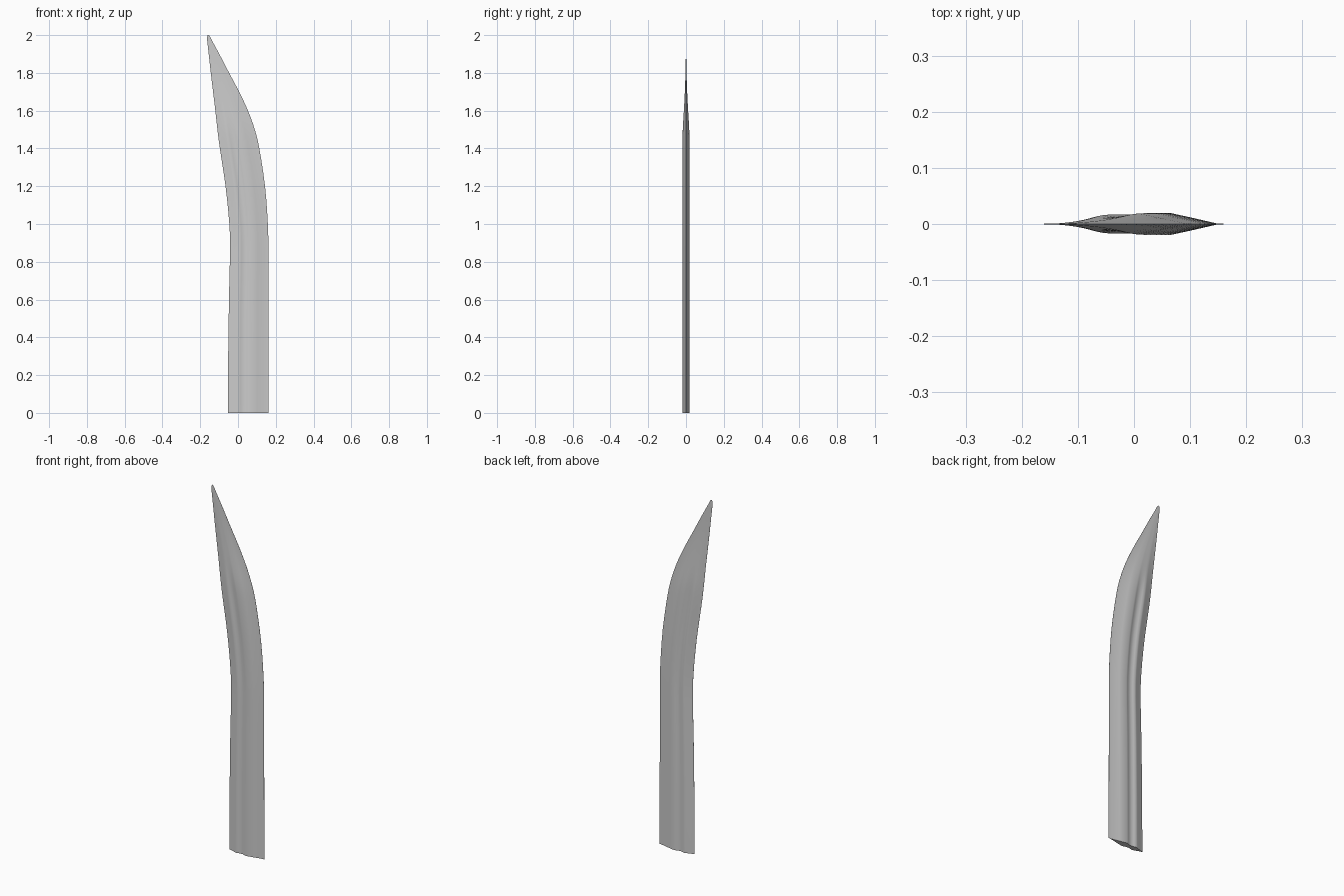
import bpy, bmesh

# Outline stations: z, spine-side x, edge-side x, thickness factor, groove depth factor
rows = [
    (0.00, -0.053, 0.162, 1.00, 1.0), (0.30, -0.052, 0.162, 1.00, 1.0),
    (0.60, -0.048, 0.161, 1.00, 1.0), (0.85, -0.042, 0.161, 1.00, 1.0),
    (1.00, -0.046, 0.158, 1.00, 1.0), (1.20, -0.066, 0.143, 1.00, 1.0),
    (1.40, -0.096, 0.113, 0.98, 0.9), (1.50, -0.109, 0.089, 0.88, 0.6),
    (1.60, -0.120, 0.053, 0.58, 0.1), (1.70, -0.132, 0.006, 0.32, 0.0),
    (1.80, -0.144, -0.047, 0.14, 0.0), (1.90, -0.155, -0.099, 0.05, 0.0),
    (1.97, -0.163, -0.137, 0.03, 0.0), (1.99, -0.164, -0.147, 0.03, 0.0),
    (2.00, -0.160, -0.154, 0.02, 0.0)]
# Half section: position across the width, half thickness, groove depth
section = [(0.0, 0.0003, 0), (0.10, 0.006, 0), (0.20, 0.0145, 0), (0.25, 0.017, 0),
           (0.30, 0.0178, 0.004), (0.36, 0.0183, 0.007), (0.42, 0.0187, 0.007),
           (0.47, 0.019, 0.004), (0.53, 0.0195, 0), (0.72, 0.011, 0),
           (0.93, 0.0012, 0), (1.0, 0.0003, 0)]


def spline(a, b, c, d, t):
    return tuple(0.5 * (2 * q + (r - p) * t + (2 * p - 5 * q + 4 * r - s) * t * t
                        + (3 * q - p - 3 * r + s) * t ** 3)
                 for p, q, r, s in zip(a, b, c, d))


# Smoothly refine the lower outline
stations = []
for i in range(len(rows) - 1):
    a, b, c = rows[max(i - 1, 0)], rows[i], rows[i + 1]
    d = rows[min(i + 2, len(rows) - 1)]
    n = 3 if 3 <= i < 11 else 1
    for k in range(n):
        stations.append(spline(a, b, c, d, k / n))
stations.append(rows[-1])

# Blade: loft of closed mirrored sections
bm = bmesh.new()
rings = []
for z, l, r, th, g in stations:
    half = [(l + (r - l) * u, max((h - dip * g) * th, 0.0002)) for u, h, dip in section]
    pts = half + [(x, -y) for x, y in reversed(half)]
    rings.append([bm.verts.new((x, y, z)) for x, y in pts])
for low, high in zip(rings, rings[1:]):
    m = len(low)
    for j in range(m):
        k = (j + 1) % m
        bm.faces.new((low[j], low[k], high[k], high[j]))
bm.faces.new(rings[0])
bm.faces.new(rings[-1])
bmesh.ops.recalc_face_normals(bm, faces=bm.faces)
mesh = bpy.data.meshes.new("blade")
bm.to_mesh(mesh)
bm.free()
blade = bpy.data.objects.new("blade", mesh)
bpy.context.collection.objects.link(blade)
bpy.context.view_layer.objects.active = blade
blade.select_set(True)
bpy.ops.object.shade_smooth_by_angle(angle=0.6)
